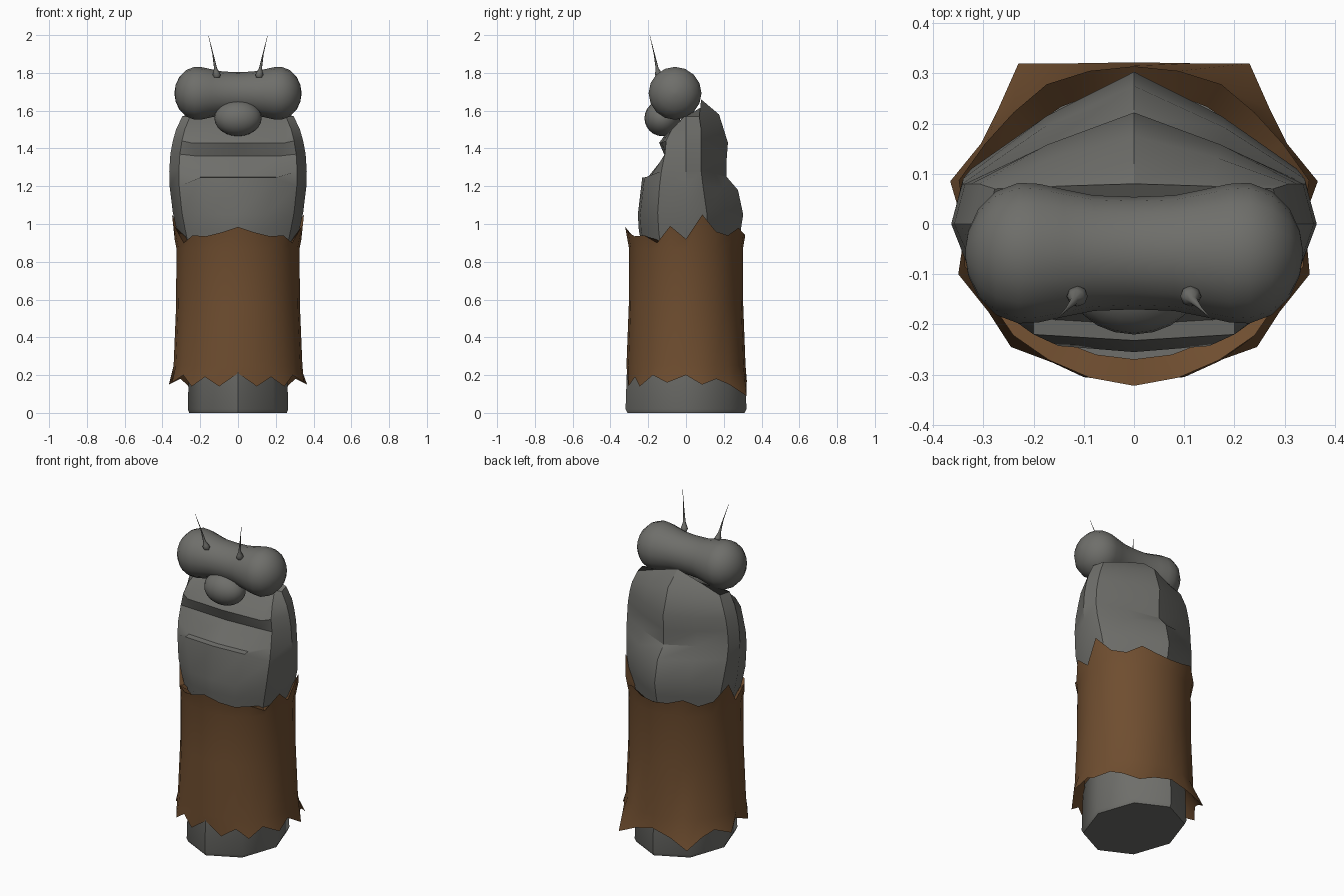
import bpy, math
from mathutils import Vector

if "Cube" in bpy.data.objects:
    bpy.data.objects.remove(bpy.data.objects["Cube"])


def material(name, rgb):
    m = bpy.data.materials.new(name)
    m.diffuse_color = (*rgb, 1)
    m.use_nodes = True
    m.node_tree.nodes["Principled BSDF"].inputs["Base Color"].default_value = m.diffuse_color
    return m


GREY = material("warm grey", (0.157, 0.157, 0.145))
BROWN = material("bark brown", (0.158, 0.075, 0.029))


def loft(name, rings, mat, angle=35, cap_start=True, cap_end=True):
    """Skin a list of closed rings that share a point count."""
    n = len(rings[0])
    verts = [p for r in rings for p in r]
    faces = []
    for i in range(len(rings) - 1):
        for j in range(n):
            k = (j + 1) % n
            faces.append((i * n + j, i * n + k, (i + 1) * n + k, (i + 1) * n + j))
    if cap_start:
        faces.append(tuple(range(n))[::-1])
    if cap_end:
        faces.append(tuple(range((len(rings) - 1) * n, len(rings) * n)))
    me = bpy.data.meshes.new(name)
    me.from_pydata(verts, [], faces)
    me.materials.append(mat)
    ob = bpy.data.objects.new(name, me)
    bpy.context.collection.objects.link(ob)
    for o in bpy.context.selected_objects:
        o.select_set(False)
    bpy.context.view_layer.objects.active = ob
    ob.select_set(True)
    bpy.ops.object.mode_set(mode='EDIT')
    bpy.ops.mesh.select_all(action='SELECT')
    bpy.ops.mesh.normals_make_consistent(inside=False)
    bpy.ops.object.mode_set(mode='OBJECT')
    bpy.ops.object.shade_smooth_by_angle(angle=math.radians(angle))
    return ob


def mirror_ring(half):
    """half runs front centre -> right side -> back centre."""
    return half + [(-x, y, z) for x, y, z in half[-2:0:-1]]


# foot: eight-sided stump with a small bevel
def octagon(s, z):
    return [(0.266 * s * math.sin(i * math.pi / 4), -0.32 * s * math.cos(i * math.pi / 4), z)
            for i in range(8)]


loft("foot", [octagon(0.97, 0), octagon(1, 0.02), octagon(0.97, 0.3)], GREY, 48)


# upper body: rounded front with mouth ledge, creased sides and pointed spine
def body_ring(w, front, flat, cheek, side, zf, zs, yb, zb):
    return mirror_ring([
        (0, front, zf),
        (flat, front + 0.012, zf),
        (0.86 * w, cheek, zs),
        (w, 0, zs),
        (0.94 * w, side, zs),
        (0.5 * w, side + (yb - side) * 0.55, (zs + zb) / 2),
        (0, yb, zb)])


body = [
    (0.27, -0.21, 0.12, -0.12, 0.10, 0.75, 0.75, 0.24, 0.75),
    (0.325, -0.25, 0.14, -0.145, 0.11, 0.97, 0.97, 0.29, 0.97),
    (0.345, -0.255, 0.15, -0.15, 0.11, 1.05, 1.06, 0.303, 1.05),
    (0.362, -0.232, 0.20, -0.14, 0.09, 1.245, 1.20, 0.275, 1.18),
    (0.364, -0.20, 0.20, -0.13, 0.08, 1.25, 1.28, 0.215, 1.25),
    (0.358, -0.112, 0.22, -0.112, 0.08, 1.36, 1.37, 0.215, 1.34),
    (0.345, -0.142, 0.25, -0.105, 0.08, 1.43, 1.44, 0.222, 1.43),
    (0.328, -0.12, 0.25, -0.075, 0.08, 1.46, 1.50, 0.175, 1.58),
    (0.295, -0.02, 0.22, -0.01, 0.07, 1.56, 1.57, 0.08, 1.66),
]
loft("upper_body", [body_ring(*r) for r in body], GREY, 31)

# bark sleeve: oval waisted tube with ragged, flared rims (front round to back)
top = [.985, .955, .935, .94, .90, .99, .92, 1.05, .96, .94, .98, .95, .94]
bottom = [.21, .14, .19, .14, .20, .16, .20, .15, .18, .15, .09, .14, .17]
hem = [(0, -.312), (.10, -.305), (.175, -.27), (.245, -.245), (.29, -.175), (.35, -.1),
       (.335, 0), (.366, .085), (.305, .16), (.27, .23), (.23, .32), (.12, .32), (0, .322)]


def sleeve_ring(s, z):
    half = []
    for i in range(13):
        a = math.radians(15 * i)
        half.append((0.331 * s * math.sin(a) if i < 12 else 0, -0.306 * s * math.cos(a), z))
    return mirror_ring(half)


def top_rim():
    half = []
    for i, z in enumerate(top):
        a = math.radians(15 * i)
        s = 1.02 + (z - 0.93) * 0.6
        half.append((0.331 * s * math.sin(a) if i < 12 else 0, -0.306 * s * math.cos(a), z))
    return mirror_ring(half)


loft("bark_sleeve", [
    sleeve_ring(0.86, 0.28),
    mirror_ring([(x, y, z) for (x, y), z in zip(hem, bottom)]),
    sleeve_ring(1.03, 0.25),
    sleeve_ring(0.99, 0.57),
    sleeve_ring(0.985, 0.87),
    top_rim(),
    sleeve_ring(0.88, 0.91)], BROWN, 35, False, False)


# head: dumbbell turned round the x axis
def x_ring(x, r, n=16):
    return [(x, -0.058 + r * math.cos(2 * math.pi * i / n),
             1.692 + r * math.sin(2 * math.pi * i / n)) for i in range(n)]


half_profile = [(0, .112), (.08, .115), (.14, .127), (.19, .138), (.23, .14), (.275, .123),
                (.31, .088), (.33, .045), (.336, .008)]
profile = [(-x, r) for x, r in half_profile[:0:-1]] + half_profile
loft("head", [x_ring(x, r) for x, r in profile], GREY, 60)

# snout: flattened ball under the head
bpy.ops.mesh.primitive_uv_sphere_add(segments=20, ring_count=12, location=(0, -0.125, 1.56))
snout = bpy.context.object
snout.name = "snout"
snout.scale = (0.125, 0.095, 0.095)
snout.data.materials.append(GREY)
bpy.ops.object.shade_smooth()

# antennae: bulb at the base and a thin bent taper
for s, side in ((1, "right"), (-1, "left")):
    path = [((.112, -.143, 1.775), .015), ((.113, -.144, 1.79), .021), ((.115, -.147, 1.803), .016),
            ((.119, -.153, 1.825), .008), ((.133, -.168, 1.90), .003), ((.157, -.192, 2.0), .0006)]
    rings = [[Vector((s * p[0] + r * math.cos(k * math.pi / 4),
                      p[1] + r * math.sin(k * math.pi / 4), p[2])) for k in range(8)]
             for p, r in path]
    loft("antenna_" + side, rings, GREY, 50)
